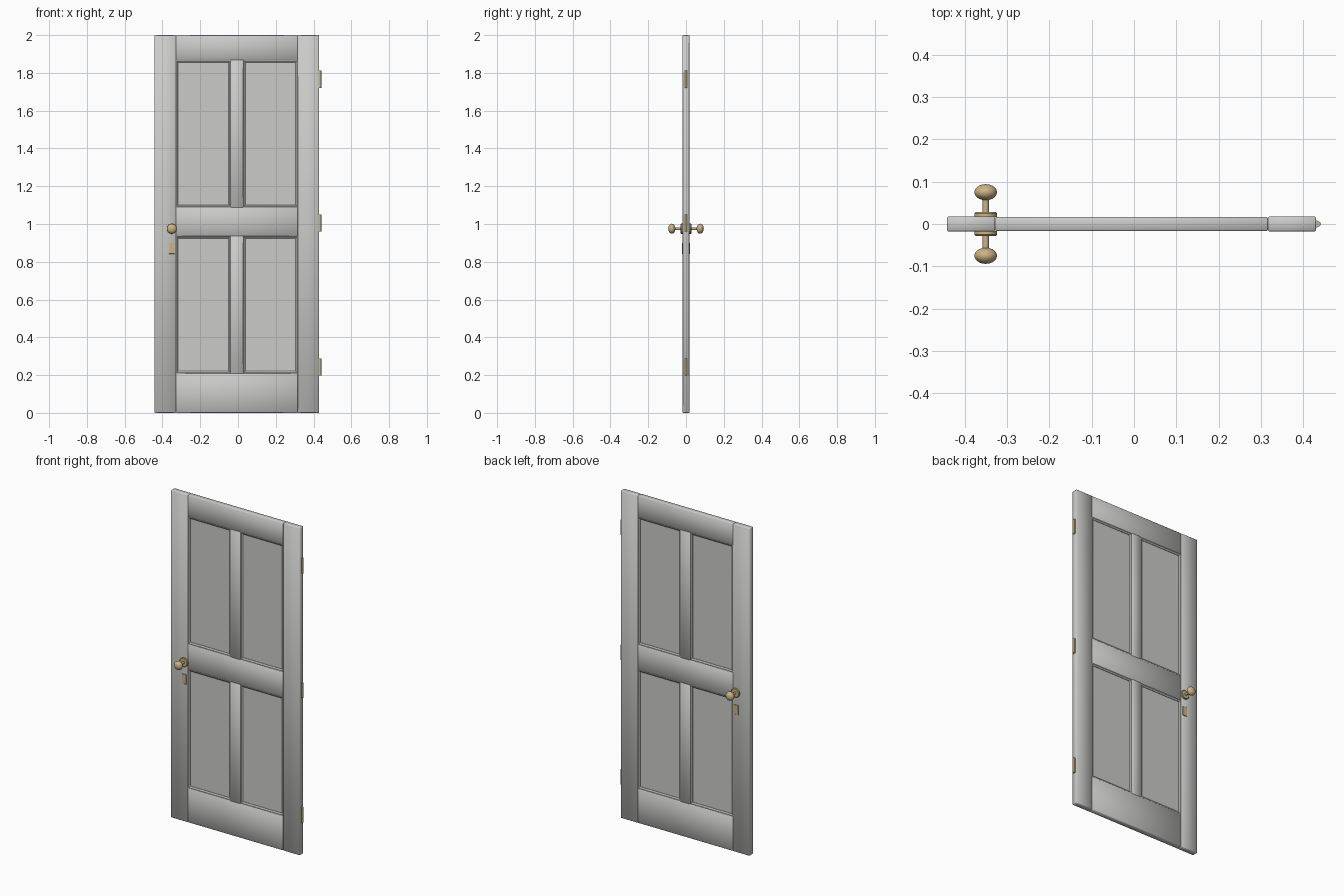
import bpy, bmesh, math
from mathutils import Matrix, Vector

old = bpy.data.objects.get("Cube")
if old:
    bpy.data.objects.remove(old, do_unlink=True)


def material(name, rgb):
    m = bpy.data.materials.new(name)
    m.use_nodes = True
    m.diffuse_color = (*rgb, 1)
    m.node_tree.nodes["Principled BSDF"].inputs["Base Color"].default_value = (*rgb, 1)
    return m


PAINT = material("grey paint", (0.6, 0.6, 0.59))
BRASS = material("brass", (0.6, 0.45, 0.24))


def finish(name, bm, mat, smooth_all=False):
    bmesh.ops.recalc_face_normals(bm, faces=bm.faces)
    me = bpy.data.meshes.new(name)
    bm.to_mesh(me)
    bm.free()
    me.materials.append(mat)
    ob = bpy.data.objects.new(name, me)
    bpy.context.collection.objects.link(ob)
    bpy.ops.object.select_all(action="DESELECT")
    ob.select_set(True)
    bpy.context.view_layer.objects.active = ob
    if smooth_all:
        bpy.ops.object.shade_smooth()
    else:
        bpy.ops.object.shade_smooth_by_angle(angle=math.radians(35))
    return ob


def block(name, x, y, z, mat, bevel=0.0, smooth_all=False):
    """Box from (min, max) ranges with chamfered edges."""
    bm = bmesh.new()
    bmesh.ops.create_cube(bm, size=1)
    for v in bm.verts:
        v.co = Vector([(r[0] + r[1]) / 2 + c * (r[1] - r[0]) for r, c in zip((x, y, z), v.co)])
    if bevel:
        bmesh.ops.bevel(bm, geom=bm.edges[:], offset=bevel, segments=1, affect="EDGES")
    return finish(name, bm, mat, smooth_all)


def moulding(name, x, z, side):
    """Sloped strip running round one panel opening."""
    bm = bmesh.new()
    loops = []
    for inset, depth in ((0, 0.014), (0.004, 0.014), (0.011, 0.009), (0.011, 0.004)):
        xs, zs = (x[0] + inset, x[1] - inset), (z[0] + inset, z[1] - inset)
        corners = ((0, 0), (1, 0), (1, 1), (0, 1))
        loops.append([bm.verts.new((xs[i], side * depth, zs[k])) for i, k in corners])
    for a, b in zip(loops, loops[1:]):
        for i in range(4):
            j = (i + 1) % 4
            bm.faces.new((a[i], a[j], b[j], b[i]))
    ob = finish(name, bm, PAINT)
    # the strip is open behind, so orient it outwards by its flat rim
    if ob.data.polygons[0].normal.y * side < 0:
        ob.data.flip_normals()


def turned(name, profile, x, z, side, steps=32):
    """Lathe a (radius, distance) profile about the y axis."""
    bm = bmesh.new()
    vs = [bm.verts.new((r, d, 0)) for r, d in profile]
    es = [bm.edges.new(p) for p in zip(vs, vs[1:])]
    bmesh.ops.spin(bm, geom=vs + es, cent=(0, 0, 0), axis=(0, 1, 0),
                   angle=2 * math.pi, steps=steps)
    bmesh.ops.remove_doubles(bm, verts=bm.verts, dist=0.0001)
    bmesh.ops.transform(bm, matrix=Matrix.Translation((x, 0, z)) @ Matrix.Diagonal((1, side, 1, 1)),
                        verts=bm.verts)
    return finish(name, bm, BRASS)


# Frame: stiles, rails and mullions
T = (-0.0175, 0.0175)
R = (-0.017, 0.017)
LEFT, RIGHT = 0.316, -0.328
block("right_stile", (-0.442, RIGHT), T, (0, 2), PAINT, 0.003, True)
block("left_stile", (LEFT, 0.43), T, (0, 2), PAINT, 0.003, True)
rails = {"bottom_rail": (0, 0.21), "middle_rail": (0.935, 1.09), "top_rail": (1.867, 2)}
for name, z in rails.items():
    block(name, (RIGHT, LEFT), R, z, PAINT, 0.003, True)

openings = {"lower": (0.21, 0.935), "upper": (1.09, 1.867)}
columns = {"right": (RIGHT, -0.04), "left": (0.028, LEFT)}
for row, z in openings.items():
    block(row + "_mullion", (-0.04, 0.028), R, (z[0] - 0.004, z[1] + 0.004), PAINT, 0.003, True)
    # Recessed panels with mouldings on both faces
    for col, x in columns.items():
        block(f"{row}_{col}_panel", x, (-0.006, 0.006), z, PAINT)
        for face, side in (("front", -1), ("back", 1)):
            moulding(f"{row}_{col}_{face}_moulding", x, z, side)

# Knobs, roses and keyhole plates on both faces
KX, KZ = -0.35, 0.975
rose = [(0, 0.016), (0.027, 0.016), (0.027, 0.025), (0.024, 0.028), (0, 0.028)]
stem = [(0, 0.02), (0.0075, 0.02), (0.0075, 0.062), (0, 0.062)]
knob = [(0.0265 * math.sin(math.pi * i / 16), 0.075 - 0.019 * math.cos(math.pi * i / 16))
        for i in range(17)]
for face, side in (("front", -1), ("back", 1)):
    turned(face + "_rose", rose, KX, KZ, side)
    turned(face + "_knob_stem", stem, KX, KZ, side)
    turned(face + "_knob", knob, KX, KZ, side)
    block(face + "_keyhole_plate", (-0.366, -0.336), sorted((side * 0.015, side * 0.021)),
          (0.842, 0.9), BRASS, 0.001)

# Hinges along the left edge
for name, z in (("lower", 0.243), ("middle", 1.005), ("upper", 1.767)):
    block(name + "_hinge_leaf", (0.425, 0.433), (-0.008, 0.008), (z - 0.046, z + 0.046), BRASS)
    bm = bmesh.new()
    bmesh.ops.create_cone(bm, cap_ends=True, segments=16, radius1=0.006, radius2=0.006,
                          depth=0.092, matrix=Matrix.Translation((0.435, 0, z)))
    finish(name + "_hinge_pin", bm, BRASS)
